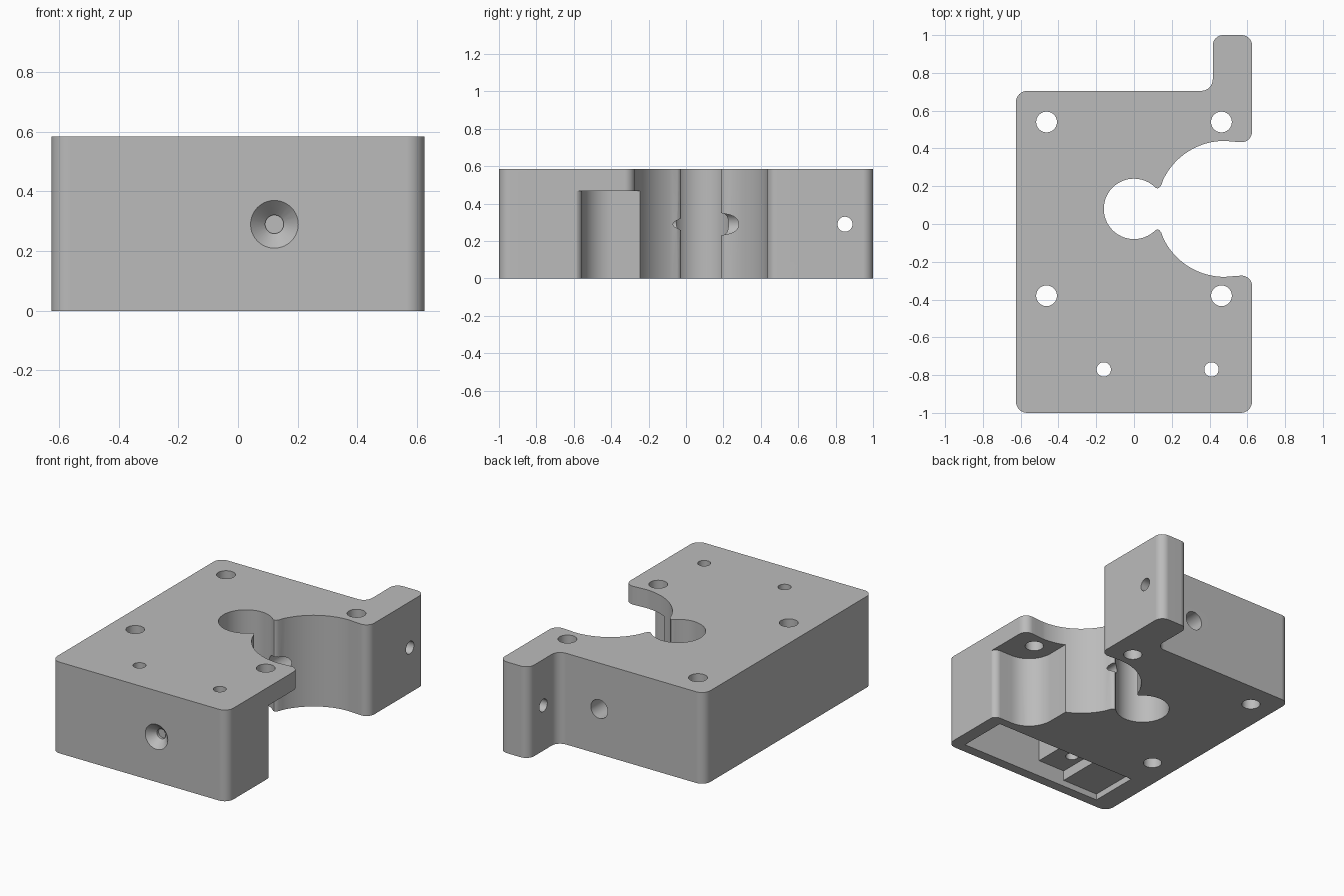
import bpy, bmesh, math
from mathutils import Vector, Matrix

if "Cube" in bpy.data.objects:
    bpy.data.objects.remove(bpy.data.objects["Cube"], do_unlink=True)

HEIGHT = 0.585
MID_Z = 0.29
BORE_Y = 0.08

grey = bpy.data.materials.new("machined_grey")
grey.use_nodes = True
grey.diffuse_color = (0.5, 0.5, 0.5, 1)
grey.node_tree.nodes["Principled BSDF"].inputs["Base Color"].default_value = (0.5, 0.5, 0.5, 1)


def rounded(corners, segments=8):
    """Closed outline; each corner is (x, y, radius)."""
    points = []
    for i, (x, y, r) in enumerate(corners):
        p = Vector((x, y))
        if r == 0:
            points.append(p)
            continue
        before = (Vector(corners[i - 1][:2]) - p).normalized()
        after = (Vector(corners[(i + 1) % len(corners)][:2]) - p).normalized()
        half = before.angle(after) / 2
        centre = p + (before + after).normalized() * r / math.sin(half)
        start = p + before * r / math.tan(half) - centre
        end = p + after * r / math.tan(half) - centre
        sweep = math.atan2(start.x * end.y - start.y * end.x, start.dot(end))
        for k in range(segments + 1):
            points.append(centre + Matrix.Rotation(sweep * k / segments, 2) @ start)
    return points


def arc(cx, cy, r, a0, a1, n):
    return [(cx + r * math.cos(a0 + (a1 - a0) * k / n),
             cy + r * math.sin(a0 + (a1 - a0) * k / n), 0) for k in range(n + 1)]


def make(name, bm):
    bmesh.ops.recalc_face_normals(bm, faces=bm.faces[:])
    mesh = bpy.data.meshes.new(name)
    bm.to_mesh(mesh)
    bm.free()
    mesh.materials.append(grey)
    ob = bpy.data.objects.new(name, mesh)
    bpy.context.collection.objects.link(ob)
    return ob


def prism(name, outline, z0, z1):
    bm = bmesh.new()
    face = bm.faces.new([bm.verts.new((p[0], p[1], z0)) for p in outline])
    top = bmesh.ops.extrude_face_region(bm, geom=[face])
    verts = [v for v in top["geom"] if isinstance(v, bmesh.types.BMVert)]
    bmesh.ops.translate(bm, verts=verts, vec=(0, 0, z1 - z0))
    return make(name, bm)


def box(name, x0, x1, y0, y1, z0, z1):
    return prism(name, [(x0, y0), (x1, y0), (x1, y1), (x0, y1)], z0, z1)


def rod(name, start, end, r0, r1=None):
    start, end = Vector(start), Vector(end)
    axis = end - start
    matrix = Matrix.Translation((start + end) / 2) @ axis.to_track_quat("Z", "Y").to_matrix().to_4x4()
    bm = bmesh.new()
    bmesh.ops.create_cone(bm, cap_ends=True, segments=40, radius1=r0,
                          radius2=r0 if r1 is None else r1, depth=axis.length, matrix=matrix)
    return make(name, bm)


# Main outline: upper half of the keyhole opening, then its mirror
mouth = math.acos((0.155 - 0.48) / 0.36)
upper = arc(0.48, BORE_Y, 0.36, math.pi / 2, mouth, 24)
upper += [(0.145, 0.207, 0), (0.135, 0.193, 0), (0.125, 0.188, 0), (0.114, 0.192, 0)]
neck = math.acos(0.105 / 0.16)
bore = arc(0, BORE_Y, 0.16, neck, 2 * math.pi - neck, 40)
lower = [(x, 2 * BORE_Y - y, 0) for x, y, r in reversed(upper)]
outline = [(-0.625, -1, 0.06), (0.625, -1, 0.06), (0.625, -0.27, 0.055), (0.555, -0.27, 0)]
outline = outline[:3] + [(0.54, -0.275, 0)]
outer = [(0.54, 0.435, 0), (0.625, 0.43, 0.055), (0.625, 1, 0.055), (0.417, 1, 0.055),
         (0.417, 0.705, 0.06), (-0.625, 0.705, 0.06)]
# Walk order: front edge, lower lip, keyhole, upper lip, tab, back edge
keyhole = lower[::-1] + bore[::-1] + upper[::-1]
block = prism("mounting_block", rounded(outline + keyhole + outer), 0, HEIGHT)

cutters = []

# Vertical screw holes
for y in (0.54, -0.38):
    for x in (-0.463, 0.463):
        cutters.append(rod("screw_hole", (x, y, -0.1), (x, y, 0.7), 0.055))
for x in (-0.16, 0.41):
    cutters.append(rod("small_hole", (x, -0.77, -0.1), (x, -0.77, 0.7), 0.038))

# Cross holes: countersunk clamp screw and tab hole
cutters.append(rod("clamp_hole", (0.122, -1.1, MID_Z), (0.122, 0.1, MID_Z), 0.031))
cutters.append(rod("clamp_back_hole", (0.122, 0.1, MID_Z), (0.122, 0.8, MID_Z), 0.06))
cutters.append(rod("countersink", (0.122, -1.01, MID_Z), (0.122, -0.95, MID_Z), 0.09, 0.03))
cutters.append(rod("tab_hole", (0.3, 0.85, MID_Z), (0.8, 0.85, MID_Z), 0.04))

# Relief under the front lip
relief = [(0.33, -0.2, 0), (0.33, -0.555, 0.165), (0.625, -0.555, 0.045), (0.627, -0.602, 0),
          (0.75, -0.602, 0), (0.75, -0.2, 0)]
cutters.append(prism("lip_relief", rounded(relief), -0.1, 0.467))

# Stepped pocket in the underside
for x0, x1, depth in ((-0.49, 0.54, 0.04), (-0.233, 0.535, 0.105), (-0.04, 0.43, 0.41)):
    cutters.append(box("pocket", x0, x1, -0.935, -0.61, -0.1, depth))

# Cut everything out of the block
bpy.context.view_layer.objects.active = block
for cutter in cutters:
    mod = block.modifiers.new("cut", "BOOLEAN")
    mod.operation = "DIFFERENCE"
    mod.solver = "EXACT"
    mod.object = cutter
    bpy.ops.object.modifier_apply(modifier=mod.name)
    bpy.data.objects.remove(cutter, do_unlink=True)

# Smooth curved walls, keep flat faces flat
for ob in bpy.context.selected_objects:
    ob.select_set(False)
block.select_set(True)
bpy.ops.object.shade_smooth_by_angle(angle=math.radians(30))
weighted = block.modifiers.new("weighted_normals", "WEIGHTED_NORMAL")
weighted.keep_sharp = True
